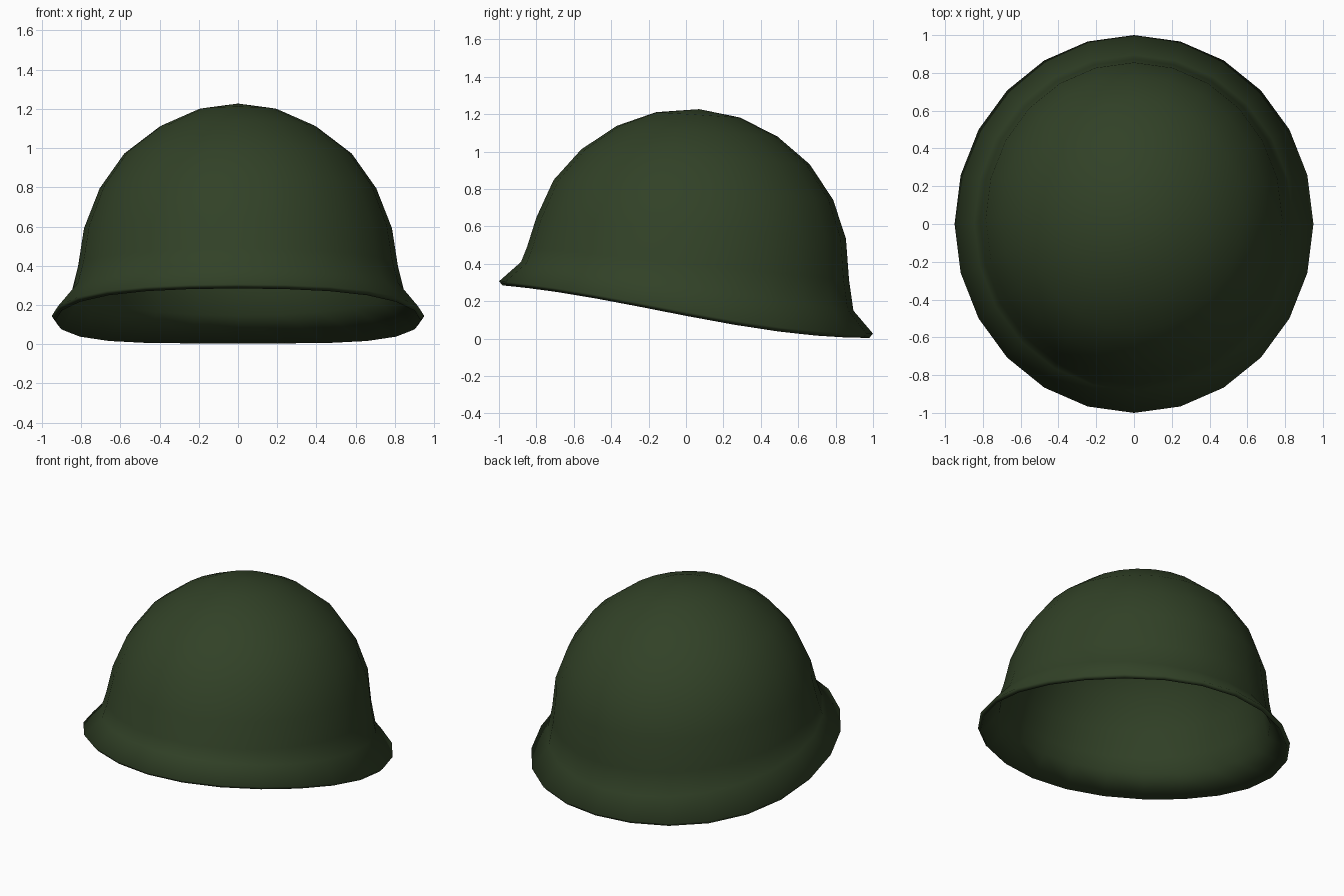
import bpy, bmesh, math

if "Cube" in bpy.data.objects:
    bpy.data.objects.remove(bpy.data.objects["Cube"])

SEGS = 24
THICK = 0.02

# dome rings from brim crease upward: half width x, (front y, z), (back y, z)
RINGS = [
    (0.845, (-0.882, 0.410), (0.895, 0.150)),
    (0.815, (-0.850, 0.490), (0.872, 0.310)),
    (0.785, (-0.800, 0.648), (0.855, 0.535)),
    (0.705, (-0.708, 0.848), (0.787, 0.742)),
    (0.580, (-0.560, 1.012), (0.662, 0.932)),
    (0.400, (-0.370, 1.138), (0.490, 1.080)),
    (0.203, (-0.160, 1.211), (0.290, 1.182)),
]


def brim_z(s):
    # curved lower edge, high at the front and low at the back
    return 0.122 - 0.19 * s + 0.0225 * s * s + 0.05 * s ** 3


bm = bmesh.new()


def brim_ring(scale, lift):
    ring = []
    for i in range(SEGS):
        a = 2 * math.pi * i / SEGS
        s = math.sin(a)
        ring.append(bm.verts.new((0.95 * scale * math.cos(a), scale * s, brim_z(s) + lift)))
    return ring


def dome_ring(data, inset):
    rx, (fy, fz), (by, bz) = data
    ry, cy = (by - fy) / 2 - inset, (by + fy) / 2
    drop = inset * min(1, max(0.1, 1 - rx))
    ring = []
    for i in range(SEGS):
        a = 2 * math.pi * i / SEGS
        s = math.sin(a)
        z = (fz + bz) / 2 + s * (bz - fz) / 2 - drop
        ring.append(bm.verts.new(((rx - inset * min(1, rx + 0.2)) * math.cos(a), cy + ry * s, z)))
    return ring


def bridge(a, b):
    for i in range(SEGS):
        j = (i + 1) % SEGS
        bm.faces.new((a[i], a[j], b[j], b[i]))


def cap(ring, z):
    pole = bm.verts.new((0, 0.07, z))
    for i in range(SEGS):
        bm.faces.new((ring[i], ring[(i + 1) % SEGS], pole))


# outer shell, rolled lip and inner shell as one closed skin
outer = [brim_ring(1.0, 0.022)] + [dome_ring(r, 0) for r in RINGS]
inner = [brim_ring(0.98, 0.0)] + [dome_ring(r, THICK) for r in RINGS]
for shell, top in ((outer, 1.227), (inner, 1.227 - THICK)):
    for lo, hi in zip(shell, shell[1:]):
        bridge(lo, hi)
    cap(shell[-1], top)
bridge(outer[0], inner[0])
bmesh.ops.recalc_face_normals(bm, faces=bm.faces)

for f in bm.faces:
    f.smooth = True
mesh = bpy.data.meshes.new("helmet_shell")
bm.to_mesh(mesh)
bm.free()

# dull olive paint
mat = bpy.data.materials.new("dark olive green")
mat.diffuse_color = (0.031, 0.053, 0.020, 1)
mat.use_nodes = True
mat.node_tree.nodes["Principled BSDF"].inputs["Base Color"].default_value = mat.diffuse_color
mesh.materials.append(mat)

helmet = bpy.data.objects.new("helmet_shell", mesh)
bpy.context.collection.objects.link(helmet)
